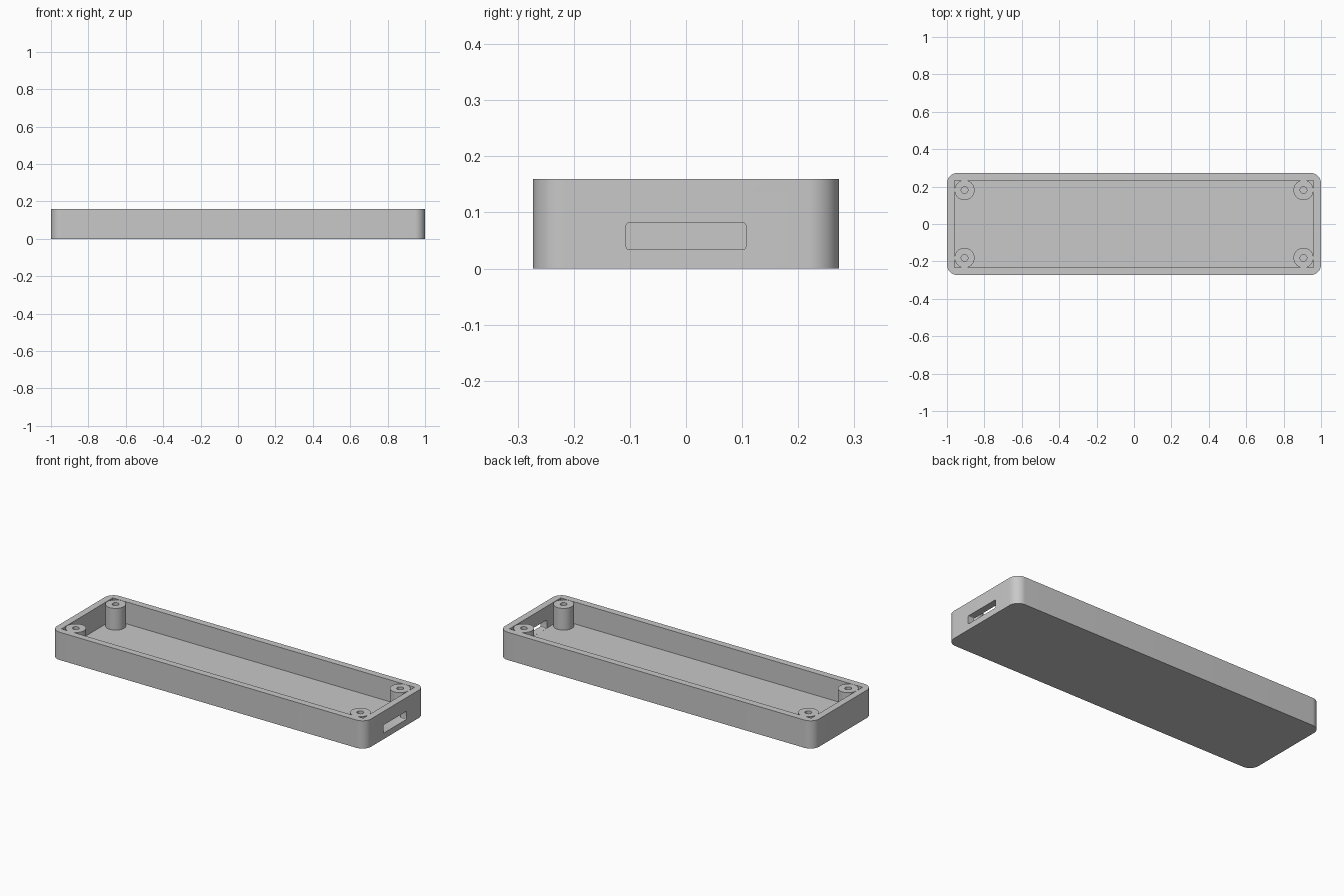
import bpy, bmesh, math
from mathutils import Vector

if "Cube" in bpy.data.objects:
    bpy.data.objects.remove(bpy.data.objects["Cube"], do_unlink=True)

# Overall sizes
HALF_X, HALF_Y, HEIGHT, CORNER = 1.0, 0.2725, 0.16, 0.055
WALL, FLOOR = 0.039, 0.034
POST_X, POST_Y, POST_R, HOLE_R, POST_TOP = 0.906, 0.181, 0.0535, 0.018, 0.159

grey = bpy.data.materials.new("grey plastic")
grey.use_nodes = True
colour = (0.58, 0.58, 0.58, 1)
grey.diffuse_color = colour
grey.node_tree.nodes["Principled BSDF"].inputs["Base Color"].default_value = colour


def finish(name, bm):
    """Turn a bmesh into a grey object."""
    bmesh.ops.recalc_face_normals(bm, faces=bm.faces)
    mesh = bpy.data.meshes.new(name)
    bm.to_mesh(mesh)
    bm.free()
    mesh.materials.append(grey)
    obj = bpy.data.objects.new(name, mesh)
    bpy.context.collection.objects.link(obj)
    return obj


def smooth(obj):
    bpy.ops.object.select_all(action='DESELECT')
    obj.select_set(True)
    bpy.context.view_layer.objects.active = obj
    bpy.ops.object.shade_smooth_by_angle(angle=math.radians(30))


def rounded_slab(name, half_u, half_v, radius, steps, start, depth, place):
    """Extrude a rounded rectangle; place maps (u, v, w) to a position."""
    bm = bmesh.new()
    ring = []
    for i, (su, sv) in enumerate([(1, 1), (-1, 1), (-1, -1), (1, -1)]):
        for k in range(steps + 1):
            a = math.pi / 2 * (i + k / steps)
            u = su * (half_u - radius) + radius * math.cos(a)
            v = sv * (half_v - radius) + radius * math.sin(a)
            ring.append(bm.verts.new(place(u, v, start)))
    face = bm.faces.new(ring)
    out = bmesh.ops.extrude_face_region(bm, geom=[face])
    moved = [g for g in out["geom"] if isinstance(g, bmesh.types.BMVert)]
    shift = Vector(place(0, 0, depth)) - Vector(place(0, 0, 0))
    bmesh.ops.translate(bm, verts=moved, vec=shift)
    return finish(name, bm)


def cut(target, cutter):
    cutter.hide_render = True
    mod = target.modifiers.new("cut", 'BOOLEAN')
    mod.operation, mod.solver, mod.object = 'DIFFERENCE', 'EXACT', cutter
    bpy.context.view_layer.objects.active = target
    bpy.ops.object.modifier_apply(modifier=mod.name)
    bpy.data.objects.remove(cutter, do_unlink=True)


# Tray body with rounded vertical corners
tray = rounded_slab("tray", HALF_X, HALF_Y, CORNER, 16, 0, HEIGHT,
                    lambda u, v, w: (u, v, w))

# Square-cornered cavity, open at the top
bm = bmesh.new()
bmesh.ops.create_cube(bm, size=1)
bmesh.ops.scale(bm, verts=bm.verts,
                vec=(2 * (HALF_X - WALL), 2 * (HALF_Y - WALL), HEIGHT))
bmesh.ops.translate(bm, verts=bm.verts, vec=(0, 0, FLOOR + HEIGHT / 2))
cut(tray, finish("cavity_cutter", bm))

# Connector slot through the +x end wall
cut(tray, rounded_slab("slot_cutter", 0.1065, 0.0235, 0.004, 4, 0.93, 0.12,
                       lambda u, v, w: (w, u, v + 0.058)))
smooth(tray)


# Hollow screw posts, one in each corner
def screw_post(name, x, y):
    bm = bmesh.new()
    base = FLOOR - 0.004
    profile = [(HOLE_R, base), (HOLE_R, POST_TOP), (POST_R, POST_TOP), (POST_R, base)]
    verts = [bm.verts.new((r, 0, z)) for r, z in profile]
    edges = [bm.edges.new((verts[i], verts[(i + 1) % 4])) for i in range(4)]
    bmesh.ops.spin(bm, geom=verts + edges, cent=(0, 0, 0), axis=(0, 0, 1),
                   angle=2 * math.pi, steps=48)
    bmesh.ops.remove_doubles(bm, verts=bm.verts, dist=0.0001)
    post = finish(name, bm)
    post.location = (x, y, 0)
    smooth(post)


for side, sx in (("left", 1), ("right", -1)):
    for end, sy in (("front", -1), ("back", 1)):
        screw_post(f"{end}_{side}_screw_post", sx * POST_X, sy * POST_Y)
